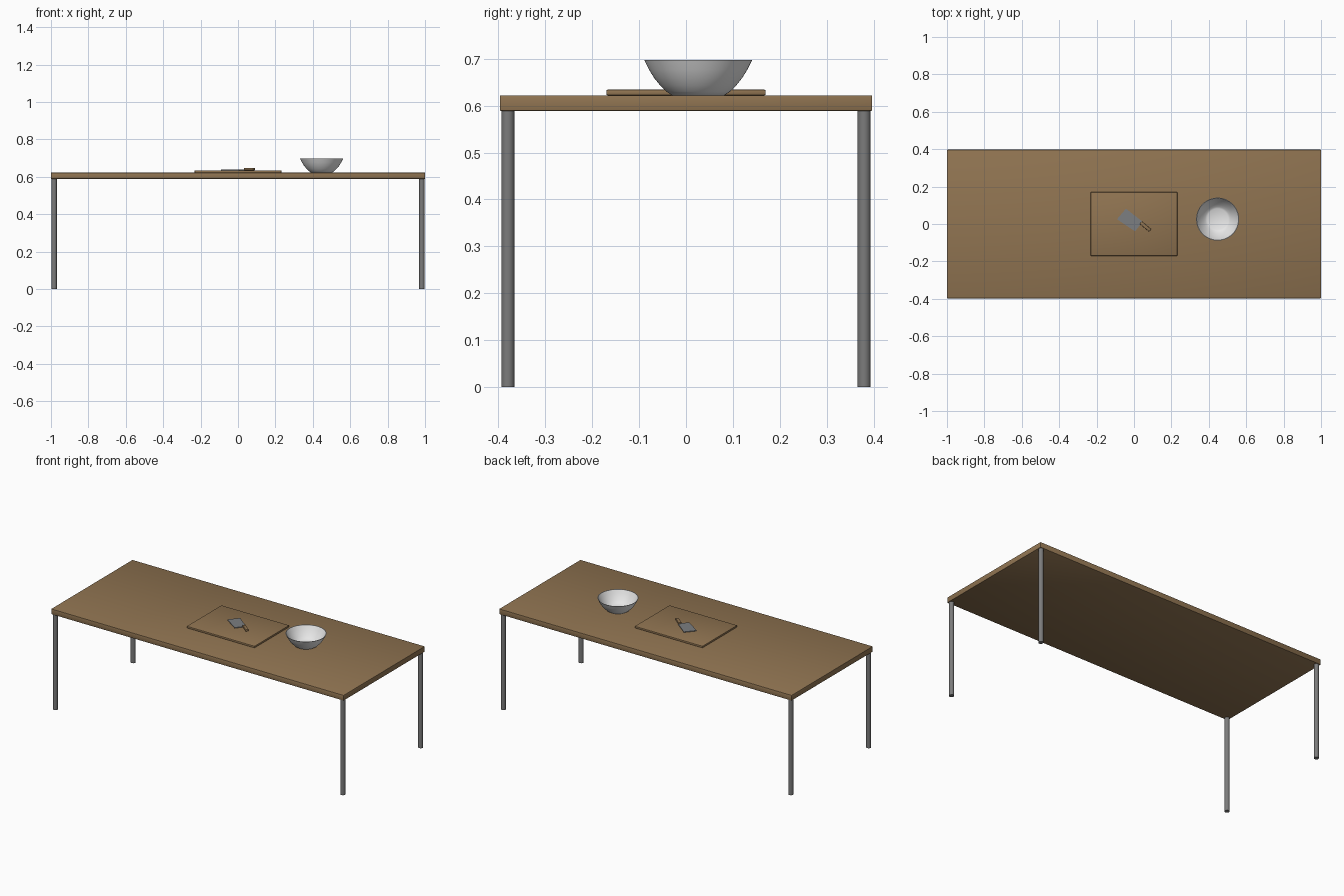
import bpy, bmesh, math
from mathutils import Matrix

if "Cube" in bpy.data.objects:
    bpy.data.objects.remove(bpy.data.objects["Cube"])


def material(name, rgb):
    m = bpy.data.materials.new(name)
    m.diffuse_color = (*rgb, 1)
    m.use_nodes = True
    m.node_tree.nodes["Principled BSDF"].inputs["Base Color"].default_value = m.diffuse_color
    return m


WOOD = material("brown wood", (0.28, 0.175, 0.083))
METAL = material("grey metal", (0.2, 0.2, 0.2))
STEEL = material("blade steel", (0.2, 0.21, 0.22))
WHITE = material("white ceramic", (0.8, 0.8, 0.8))


def finish(bm, name, mat, smooth=True):
    bmesh.ops.recalc_face_normals(bm, faces=bm.faces)
    me = bpy.data.meshes.new(name)
    bm.to_mesh(me)
    bm.free()
    me.materials.append(mat)
    ob = bpy.data.objects.new(name, me)
    bpy.context.collection.objects.link(ob)
    if smooth:
        bpy.context.view_layer.objects.active = ob
        ob.select_set(True)
        bpy.ops.object.shade_smooth_by_angle(angle=math.radians(35))
        ob.select_set(False)
    return ob


def slab(name, mat, size, z0, bevel):
    bm = bmesh.new()
    bmesh.ops.create_cube(bm, size=1)
    bmesh.ops.scale(bm, vec=size, verts=bm.verts)
    bmesh.ops.translate(bm, vec=(0, 0, z0 + size[2] / 2), verts=bm.verts)
    bmesh.ops.bevel(bm, geom=bm.edges[:], offset=bevel, segments=2,
                    affect='EDGES', profile=0.5)
    return finish(bm, name, mat)


def extruded(name, mat, outline, z0, z1, bevel=0):
    bm = bmesh.new()
    face = bm.faces.new([bm.verts.new((x, y, z0)) for x, y in outline])
    out = bmesh.ops.extrude_face_region(bm, geom=[face])
    top = [v for v in out["geom"] if isinstance(v, bmesh.types.BMVert)]
    bmesh.ops.translate(bm, vec=(0, 0, z1 - z0), verts=top)
    if bevel:
        bmesh.ops.bevel(bm, geom=bm.edges[:], offset=bevel, segments=2,
                        affect='EDGES', profile=0.5)
    return finish(bm, name, mat)


# Table top and cutting board
slab("table_top", WOOD, (2.0, 0.794, 0.033), 0.589, 0.002)
slab("cutting_board", WOOD, (0.464, 0.34, 0.012), 0.622, 0.003)

# Four round legs
for xs, xn in ((-1, "left"), (1, "right")):
    for ys, yn in ((-1, "front"), (1, "back")):
        bm = bmesh.new()
        bmesh.ops.create_cone(bm, cap_ends=True, segments=32, radius1=0.014,
                              radius2=0.014, depth=0.59,
                              matrix=Matrix.Translation((xs * 0.983, ys * 0.38, 0.295)))
        finish(bm, f"{yn}_{xn}_leg", METAL)

# Bowl: lathed wall profile (outside up, over the rim, inside down)
profile = [(0, 0), (0.056, 0), (0.068, 0.008), (0.081, 0.021), (0.094, 0.037),
           (0.105, 0.055), (0.115, 0.075), (0.112, 0.075), (0.102, 0.056),
           (0.091, 0.039), (0.078, 0.023), (0.066, 0.011), (0.056, 0.005), (0, 0.005)]
bm = bmesh.new()
vs = [bm.verts.new((r, 0, z)) for r, z in profile]
es = [bm.edges.new(p) for p in zip(vs, vs[1:])]
bmesh.ops.spin(bm, geom=vs + es, cent=(0, 0, 0), axis=(0, 0, 1),
               angle=2 * math.pi, steps=64)
bmesh.ops.remove_doubles(bm, verts=bm.verts, dist=0.0002)
bowl = finish(bm, "bowl", WHITE)
bowl.location = (0.447, 0.026, 0.622)

# Cleaver: drawn along its spine, then turned on the board
blade = extruded("cleaver_blade", STEEL,
                 [(0, 0), (0.113, 0), (0.113, -0.066), (-0.003, -0.074)],
                 0.6345, 0.6385)
handle = extruded("cleaver_handle", WOOD,
                  [(0.108, -0.001), (0.174, -0.003), (0.174, -0.021), (0.108, -0.019)],
                  0.6345, 0.647, 0.003)
for ob in (blade, handle):
    ob.location = (-0.043, 0.082, 0)
    ob.rotation_euler.z = math.radians(-38)
